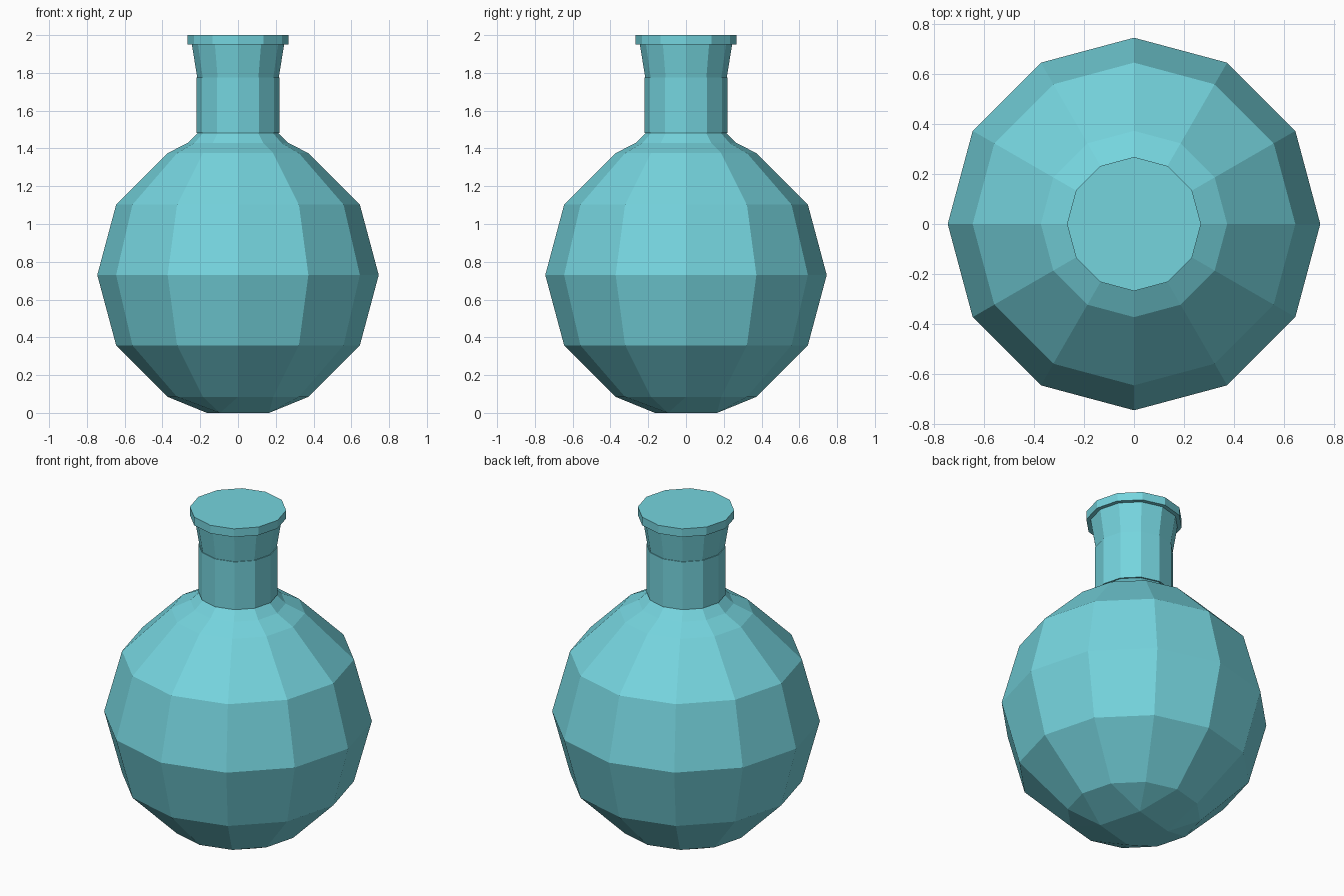
import bpy, bmesh
from math import cos, sin, radians

SIDES = 12
cube = bpy.data.objects.get("Cube")
if cube:
    bpy.data.objects.remove(cube, do_unlink=True)

# One flat teal for the whole flask
COLOUR = (0.178, 0.66, 0.73, 1.0)
teal = bpy.data.materials.new("teal_glass")
teal.use_nodes = True
teal.diffuse_color = COLOUR
for node in teal.node_tree.nodes:
    if node.type == 'BSDF_PRINCIPLED':
        node.inputs["Base Color"].default_value = COLOUR


def ring(bm, radius, z, count=SIDES, start=0):
    angles = [radians(start + 360 * i / count) for i in range(count)]
    return [bm.verts.new((radius * cos(a), radius * sin(a), z)) for a in angles]


def lathe(bm, profile):
    """Turn a (radius, height) profile into rings joined by quads."""
    rings = [ring(bm, r, z) for r, z in profile]
    for low, high in zip(rings, rings[1:]):
        for i in range(SIDES):
            j = (i + 1) % SIDES
            bm.faces.new((low[i], low[j], high[j], high[i]))
    return rings


def finish(bm, name):
    bmesh.ops.recalc_face_normals(bm, faces=bm.faces)
    mesh = bpy.data.meshes.new(name)
    bm.to_mesh(mesh)
    bm.free()
    mesh.materials.append(teal)
    obj = bpy.data.objects.new(name, mesh)
    bpy.context.collection.objects.link(obj)


def turned_part(name, profile):
    bm = bmesh.new()
    rings = lathe(bm, profile)
    bm.faces.new(rings[0])
    bm.faces.new(rings[-1])
    finish(bm, name)


# Round body: sphere rings, then a concave shoulder
RADIUS, CENTRE = 0.745, 0.73
profile = [(RADIUS * cos(radians(a)), CENTRE + RADIUS * sin(radians(a)))
           for a in range(-60, 61, 30)]
profile += [(0.265, 1.43), (0.21, 1.485)]
bm = bmesh.new()
rings = lathe(bm, profile)
bm.faces.new(rings[-1])

# Flat square foot, blended into the lowest ring
foot = ring(bm, 0.19, 0.0, 4, 60)
bm.faces.new(foot)
low = rings[0]
for k, corner in enumerate(foot):
    a, b, c, d = [low[(2 + 3 * k + i) % SIDES] for i in range(-1, 3)]
    bm.faces.new((corner, a, b))
    bm.faces.new((corner, b, c))
    bm.faces.new((corner, c, d, foot[(k + 1) % 4]))
finish(bm, "body")

# Neck, flared collar and lip
turned_part("neck", [(0.22, 1.483), (0.22, 1.775)])
turned_part("collar", [(0.215, 1.77), (0.245, 1.955)])
turned_part("lip", [(0.268, 1.95), (0.268, 2.0)])
